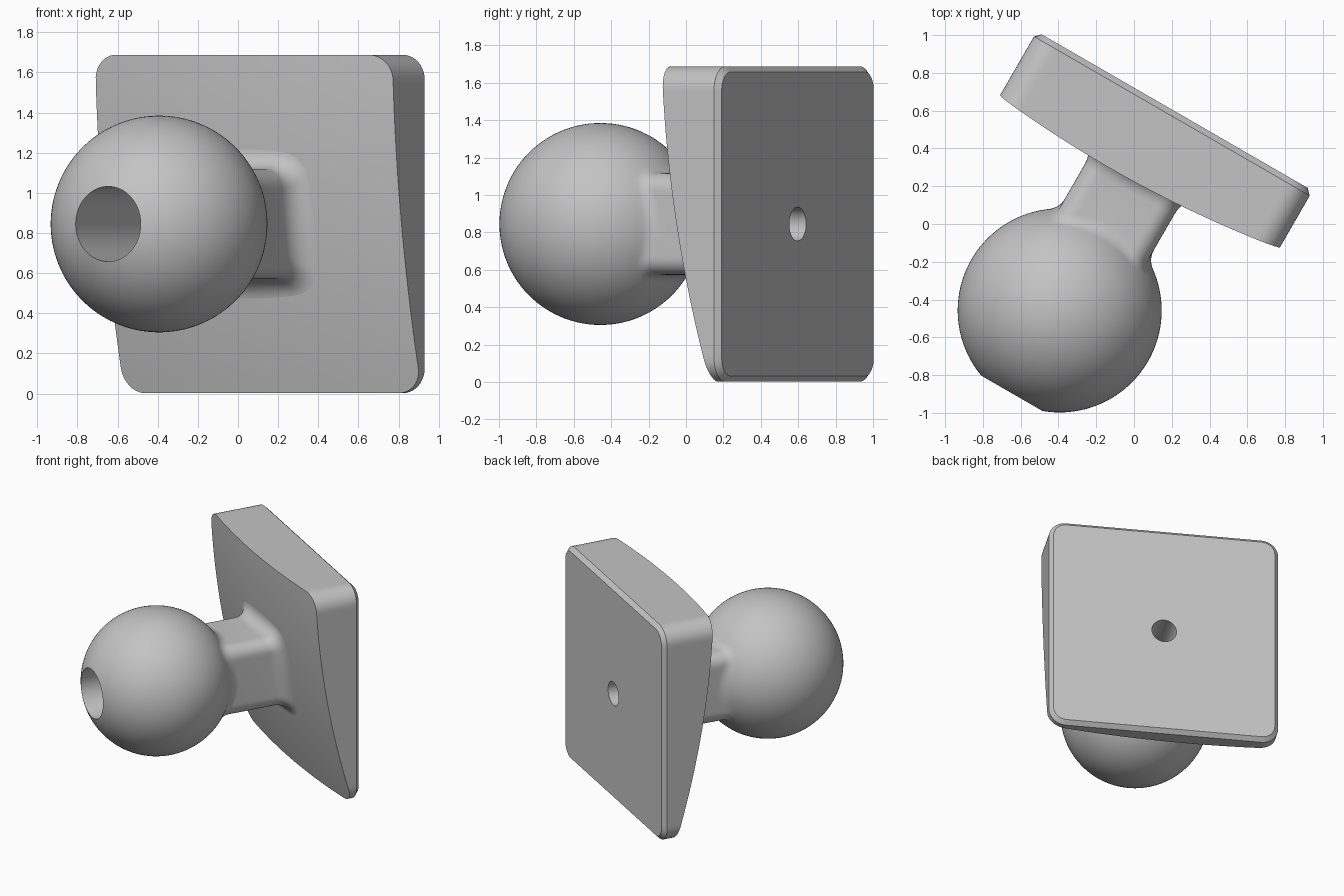
import bpy, bmesh, math
from mathutils import Vector

cube = bpy.data.objects.get("Cube")
if cube:
    bpy.data.objects.remove(cube, do_unlink=True)

grey = bpy.data.materials.new("light_grey")
grey.use_nodes = True
colour = (0.55, 0.55, 0.55, 1)
grey.diffuse_color = colour
grey.node_tree.nodes["Principled BSDF"].inputs["Base Color"].default_value = colour

# Mount axis: turned 30 degrees about z, depth grows towards the back
TURN = math.radians(30)
SIDE = Vector((math.cos(TURN), -math.sin(TURN), 0))
BACK = Vector((math.sin(TURN), math.cos(TURN), 0))
ORIGIN = SIDE * -0.112 + Vector((0, 0, 0.845))

BALL_R, BALL_V = 0.54, -0.593
BORE_R, HOLE_R = 0.187, 0.09
BORE_END, BACK_V = 0.2, 0.625


def rounded_square(a, half, r):
    """Distance from the axis to a rounded square in direction a."""
    hi, lo = sorted((abs(math.cos(a)), abs(math.sin(a))), reverse=True)
    c = half - r
    if half * lo / hi <= c:
        return half / hi
    s = c * (hi + lo)
    return s + math.sqrt(s * s - 2 * c * c + r * r)


def front_depth(a, rho):
    """Depth of the domed, sloping front of the plate."""
    u, z = rho * math.cos(a), rho * math.sin(a)
    return 0.285 + 0.0255 * u - 0.175 * z + 0.08 * (u * u + z * z)


def loft(name, section, count, closed=False):
    """Sweep a section(angle) -> [(radius, depth)] around the mount axis."""
    bm = bmesh.new()
    cols = []
    for j in range(count):
        a = 2 * math.pi * j / count
        cols.append([bm.verts.new(ORIGIN + SIDE * (rho * math.cos(a)) + BACK * v
                                  + Vector((0, 0, rho * math.sin(a))))
                     for rho, v in section(a)])
    rows = len(cols[0])
    for j in range(count):
        p, q = cols[j], cols[(j + 1) % count]
        for i in range(rows if closed else rows - 1):
            k = (i + 1) % rows
            bm.faces.new((p[i], p[k], q[k], q[i]))
    mesh = bpy.data.meshes.new(name)
    bm.to_mesh(mesh)
    bm.free()
    mesh.materials.append(grey)
    obj = bpy.data.objects.new(name, mesh)
    bpy.context.collection.objects.link(obj)
    bpy.ops.object.select_all(action='DESELECT')
    obj.select_set(True)
    bpy.context.view_layer.objects.active = obj
    bpy.ops.object.shade_smooth_by_angle(angle=TURN)


# Ball with bore, blended into a rounded square neck that flares onto the plate
def ball_section(a):
    neck, f = rounded_square(a, 0.272, 0.09), 0.11
    pts = [(HOLE_R, front_depth(a, HOLE_R)), (HOLE_R, BORE_END), (BORE_R, BORE_END)]
    # ball surface from the bore mouth to the blend
    cr = neck + f
    cv = math.sqrt((BALL_R + f) ** 2 - cr * cr)
    start = math.asin(BORE_R / BALL_R)
    end = math.pi - math.atan2(cr, cv)
    steps = 40
    for i in range(steps + 1):
        t = start + (end - start) * i / steps
        pts.append((BALL_R * math.sin(t), BALL_V - BALL_R * math.cos(t)))
    # blend from ball to neck
    sweep = math.atan2(cv, cr)
    for i in range(1, 9):
        t = sweep * (1 - i / 8)
        pts.append((cr - f * math.cos(t), BALL_V + cv - f * math.sin(t)))
    # flare from neck to plate
    for i in range(9):
        t = math.pi / 2 * i / 8
        rho = neck + f * (1 - math.cos(t))
        pts.append((rho, front_depth(a, rho) - f * (1 - math.sin(t)) + 0.001))
    return pts


# Plate with domed front, chamfered back edge and screw hole
def plate_section(a):
    edge = rounded_square(a, 0.843, 0.125)
    inner = rounded_square(a, 0.813, 0.095)
    pts = []
    for i in range(13):
        rho = HOLE_R + (edge - HOLE_R) * i / 12
        pts.append((rho, front_depth(a, rho)))
    return pts + [(edge, BACK_V - 0.03), (inner, BACK_V), (HOLE_R, BACK_V)]


loft("ball_and_neck", ball_section, 120)
loft("mounting_plate", plate_section, 360, closed=True)
